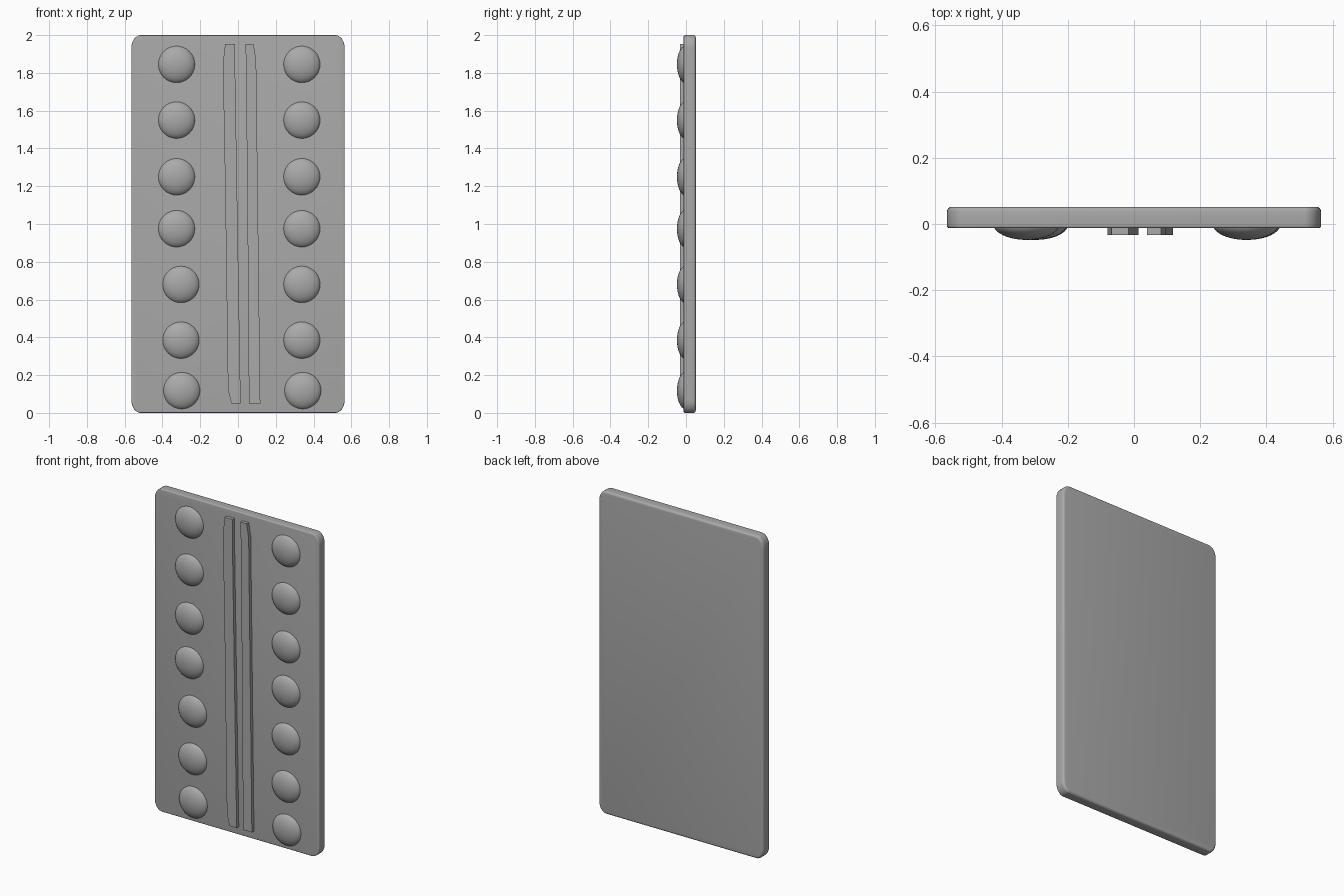
import bpy, bmesh
from math import cos, sin, pi

cube = bpy.data.objects.get("Cube")
if cube:
    bpy.data.objects.remove(cube, do_unlink=True)

grey = bpy.data.materials.new("plain grey")
grey.use_nodes = True
colour = (0.4, 0.4, 0.4, 1)
grey.diffuse_color = colour
grey.node_tree.nodes["Principled BSDF"].inputs["Base Color"].default_value = colour


def finish(bm, name, smooth):
    """Turn a bmesh into a shaded object."""
    bmesh.ops.recalc_face_normals(bm, faces=bm.faces)
    mesh = bpy.data.meshes.new(name)
    bm.to_mesh(mesh)
    bm.free()
    mesh.materials.append(grey)
    obj = bpy.data.objects.new(name, mesh)
    bpy.context.collection.objects.link(obj)
    if smooth:
        bpy.ops.object.select_all(action="DESELECT")
        obj.select_set(True)
        bpy.context.view_layer.objects.active = obj
        bpy.ops.object.shade_smooth_by_angle(angle=pi / 4)
    return obj


def extrude_outline(outline, front, back):
    """Solid from an x-z outline, running from front to back in y."""
    bm = bmesh.new()
    face = bm.faces.new([bm.verts.new((x, front, z)) for x, z in outline])
    new = bmesh.ops.extrude_face_region(bm, geom=[face])["geom"]
    for v in new:
        if isinstance(v, bmesh.types.BMVert):
            v.co.y = back
    return bm


def bevel_rim(bm, y, width):
    rim = [e for e in bm.edges if all(abs(v.co.y - y) < 1e-4 for v in e.verts)]
    bmesh.ops.bevel(bm, geom=rim, offset=width, offset_type="OFFSET",
                    segments=4, profile=0.5, affect="EDGES")


# Rounded slab
HALF_W, FRONT, BACK = 0.565, -0.012, 0.052
CORNER_X, CORNER_Z, STEPS = 0.05, 0.07, 8
outline = []
for quarter, (sx, sz) in enumerate([(1, 1), (-1, 1), (-1, -1), (1, -1)]):
    for i in range(STEPS + 1):
        a = (quarter + i / STEPS) * pi / 2
        outline.append((sx * (HALF_W - CORNER_X) + CORNER_X * cos(a),
                        1 + sz * (1 - CORNER_Z) + CORNER_Z * sin(a)))
slab = extrude_outline(outline, FRONT, BACK)
bevel_rim(slab, BACK, 0.014)
bevel_rim(slab, FRONT, 0.006)
finish(slab, "slab", True)

# Two slightly crooked raised strips down the middle
strips = {
    "right_strip": [(-0.068, 1.953), (-0.08, 1.85), (-0.068, 1.2),
                    (-0.053, 0.12), (-0.035, 0.05), (0.014, 0.05),
                    (-0.002, 1.0), (-0.016, 1.86), (-0.016, 1.953)],
    "left_strip": [(0.04, 1.953), (0.042, 1.85), (0.05, 1.1), (0.058, 0.05),
                   (0.118, 0.05), (0.096, 1.87), (0.082, 1.953)],
}
for name, points in strips.items():
    finish(extrude_outline(points, -0.033, 0.01), name, False)

# Two columns of flattened domes
heights = [1.845, 1.55, 1.25, 0.975, 0.68, 0.385, 0.118]
columns = {
    "right_dome": [-0.325] * 4 + [-0.302] * 2 + [-0.298],
    "left_dome": [0.338] * 6 + [0.343],
}
for name, xs in columns.items():
    for i, (x, z) in enumerate(zip(xs, heights), 1):
        bm = bmesh.new()
        bmesh.ops.create_uvsphere(bm, u_segments=40, v_segments=20, radius=1)
        bmesh.ops.scale(bm, vec=(0.1, 0.048, 0.1), verts=bm.verts)
        dome = finish(bm, f"{name}_{i}", True)
        dome.location = (x, 0, z)
